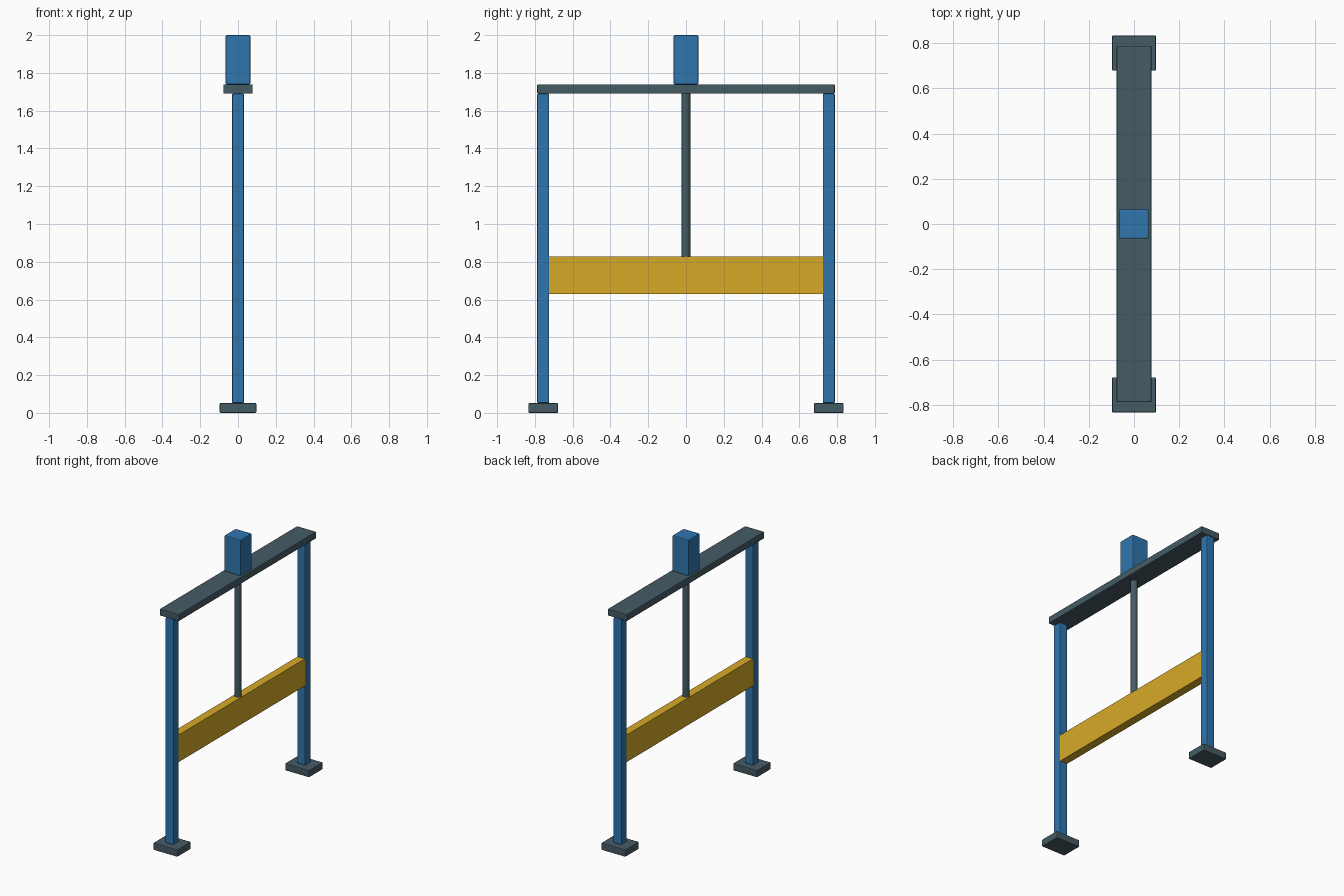
import bpy, math

if "Cube" in bpy.data.objects:
    bpy.data.objects.remove(bpy.data.objects["Cube"])


def material(name, rgb):
    m = bpy.data.materials.new(name)
    m.diffuse_color = (*rgb, 1)
    m.use_nodes = True
    m.node_tree.nodes["Principled BSDF"].inputs["Base Color"].default_value = m.diffuse_color
    return m


BLUE = material("blue_paint", (0.03, 0.18, 0.42))
STEEL = material("dark_steel", (0.06, 0.105, 0.13))
YELLOW = material("yellow_paint", (0.68, 0.40, 0.02))


def box(name, lo, hi, mat, bevel=0.0):
    """Box between two corners, with optional small edge bevel."""
    centre = [(a + b) / 2 for a, b in zip(lo, hi)]
    bpy.ops.mesh.primitive_cube_add(size=1, location=centre)
    ob = bpy.context.object
    ob.name = name
    ob.scale = [b - a for a, b in zip(lo, hi)]
    bpy.ops.object.transform_apply(location=False, rotation=False, scale=True)
    ob.data.materials.append(mat)
    if bevel:
        mod = ob.modifiers.new("edge_bevel", 'BEVEL')
        mod.width = bevel
        mod.segments = 2
    return ob


# Feet and posts on both sides
for side, s in (("front", -1), ("back", 1)):
    y = 0.756 * s
    box(side + "_foot", (-0.097, y - 0.078, 0), (0.097, y + 0.078, 0.052), STEEL, 0.005)
    box(side + "_post", (-0.032, y - 0.032, 0.052), (0.032, y + 0.032, 1.69), BLUE, 0.006)

# Top beam across the posts
box("top_beam", (-0.077, -0.788, 1.69), (0.077, 0.788, 1.739), STEEL, 0.004)

# Drive housing above the beam
box("drive_housing", (-0.065, -0.065, 1.739), (0.065, 0.065, 2.0), BLUE, 0.006)

# Sliding gate panel between the posts
box("gate_panel", (-0.03, -0.725, 0.63), (0.03, 0.725, 0.827), YELLOW)

# Round lifting stem from the gate to the beam
bpy.ops.mesh.primitive_cylinder_add(vertices=20, radius=0.023, depth=0.868,
                                    location=(0, 0, 1.259))
stem = bpy.context.object
stem.name = "lifting_stem"
stem.data.materials.append(STEEL)
bpy.ops.object.shade_smooth_by_angle(angle=math.radians(35))
